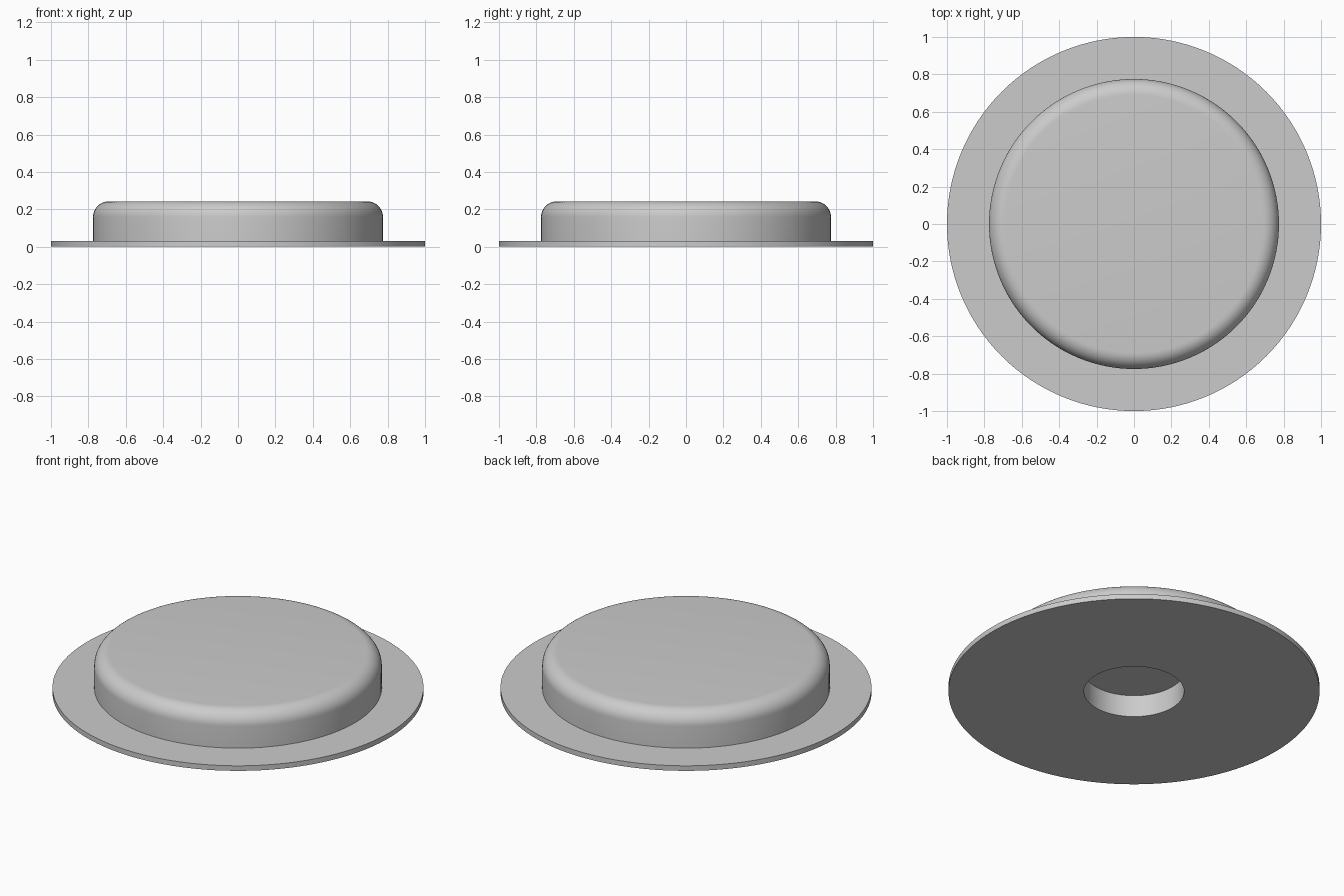
import bpy, bmesh, math
from mathutils import Matrix, Vector

cube = bpy.data.objects.get("Cube")
if cube:
    bpy.data.objects.remove(cube, do_unlink=True)

SEGMENTS = 128
FLANGE_R, FLANGE_H = 1.0, 0.03
BODY_R, BODY_H, FILLET = 0.775, 0.243, 0.085
HOLE_R, HOLE_DEPTH = 0.27, 0.13

grey = bpy.data.materials.new("plain grey")
grey.use_nodes = True
colour = (0.6, 0.6, 0.6, 1)
grey.diffuse_color = colour
grey.node_tree.nodes["Principled BSDF"].inputs["Base Color"].default_value = colour


def lathe(name, profile):
    """Revolve an open (radius, height) profile and cap both ends with discs."""
    bm = bmesh.new()
    rings = []
    for r, z in profile:
        ring = bmesh.ops.create_circle(bm, segments=SEGMENTS, radius=r,
                                       matrix=Matrix.Translation((0, 0, z)))
        rings.append(ring["verts"])
    for low, high in zip(rings, rings[1:]):
        for i in range(SEGMENTS):
            j = (i + 1) % SEGMENTS
            bm.faces.new((low[i], low[j], high[j], high[i]))
    bm.faces.new(rings[0])
    bm.faces.new(rings[-1])
    bmesh.ops.recalc_face_normals(bm, faces=bm.faces)
    mesh = bpy.data.meshes.new(name)
    bm.to_mesh(mesh)
    bm.free()
    mesh.materials.append(grey)
    obj = bpy.data.objects.new(name, mesh)
    bpy.context.collection.objects.link(obj)
    bpy.ops.object.select_all(action="DESELECT")
    obj.select_set(True)
    bpy.context.view_layer.objects.active = obj
    bpy.ops.object.shade_smooth_by_angle(angle=math.radians(30))
    return obj


# Blind hole, underside, flange rim and base of the raised body
profile = [(HOLE_R, HOLE_DEPTH), (HOLE_R, 0), (FLANGE_R, 0),
           (FLANGE_R, FLANGE_H), (BODY_R, FLANGE_H)]

# Rounded top edge of the body
STEPS = 10
for k in range(STEPS + 1):
    a = math.pi / 2 * k / STEPS
    profile.append((BODY_R - FILLET + FILLET * math.cos(a),
                    BODY_H - FILLET + FILLET * math.sin(a)))

lathe("flanged_cap", profile)
